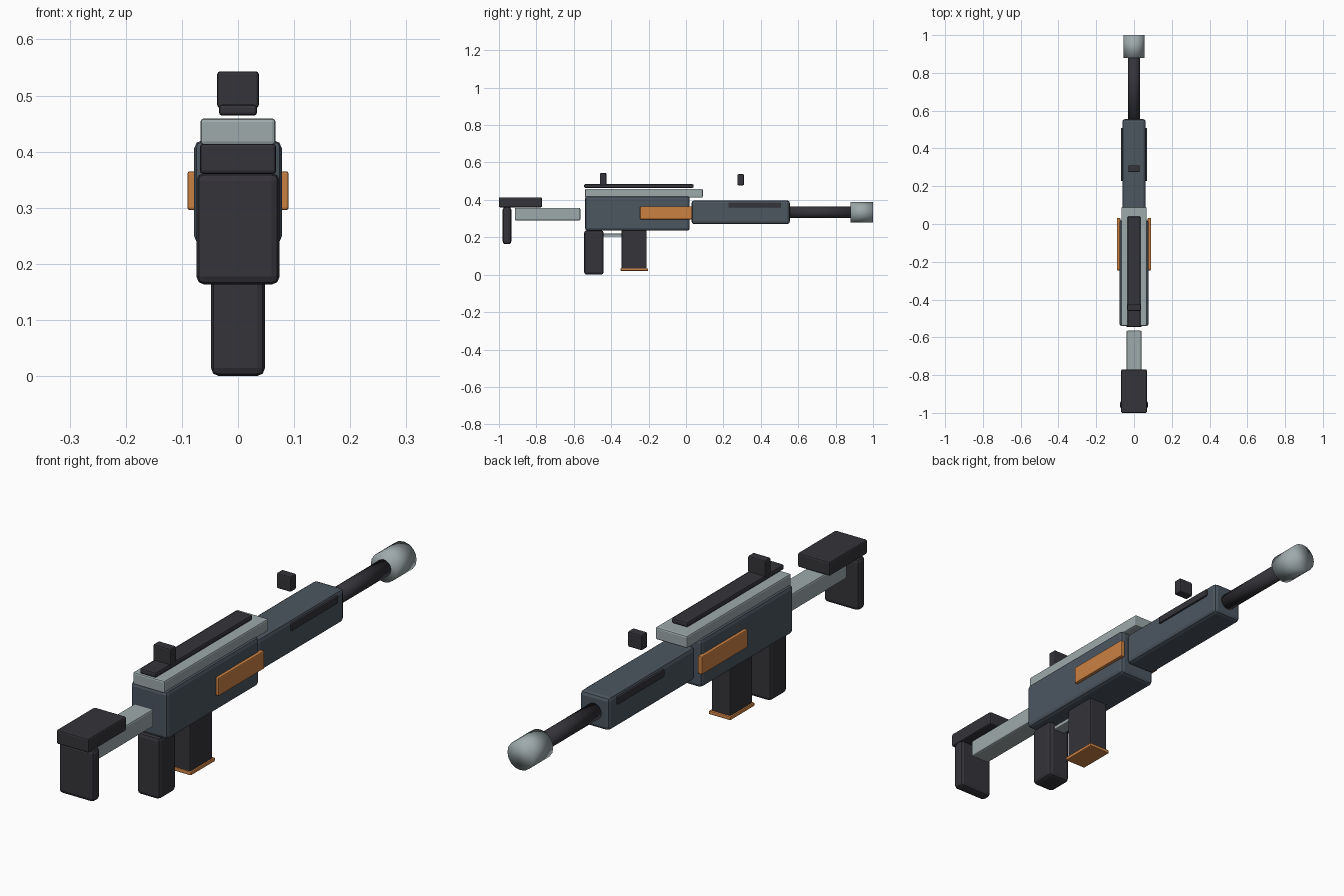
import bpy
import bmesh
from math import radians
from mathutils import Matrix

cube = bpy.data.objects.get("Cube")
if cube:
    bpy.data.objects.remove(cube, do_unlink=True)


def material(name, rgb):
    mat = bpy.data.materials.new(name)
    mat.use_nodes = True
    colour = (*rgb, 1)
    mat.diffuse_color = colour
    mat.node_tree.nodes["Principled BSDF"].inputs["Base Color"].default_value = colour
    return mat


black = material("charcoal black", (0.035, 0.033, 0.041))
slate = material("slate blue grey", (0.072, 0.092, 0.118))
silver = material("pale steel", (0.34, 0.40, 0.41))
orange = material("burnt orange", (0.60, 0.22, 0.055))


def finish(name, bm, mat):
    mesh = bpy.data.meshes.new(name)
    bm.to_mesh(mesh)
    bm.free()
    mesh.materials.append(mat)
    obj = bpy.data.objects.new(name, mesh)
    bpy.context.collection.objects.link(obj)
    return obj


def box(name, mat, x, y, z, bevel=0.006):
    """Soft-edged box given its (min, max) range on each axis."""
    bm = bmesh.new()
    bmesh.ops.create_cube(bm, size=1)
    for v in bm.verts:
        v.co = [lo + (c + 0.5) * (hi - lo) for c, (lo, hi) in zip(v.co, (x, y, z))]
    bmesh.ops.bevel(bm, geom=bm.edges[:], offset=bevel, segments=2,
                    profile=0.5, affect='EDGES')
    return finish(name, bm, mat)


def centred(name, mat, half, y, z, bevel=0.006):
    return box(name, mat, (-half, half), y, z, bevel)


def tube(name, mat, radius, y, z, sides=16):
    """Smooth cylinder lying along y."""
    bm = bmesh.new()
    place = Matrix.Translation((0, sum(y) / 2, z)) @ Matrix.Rotation(radians(90), 4, 'X')
    bmesh.ops.create_cone(bm, cap_ends=True, segments=sides, radius1=radius,
                          radius2=radius, depth=y[1] - y[0], matrix=place)
    for f in bm.faces:
        f.smooth = True
    return finish(name, bm, mat)


# Body
centred("receiver", slate, 0.078, (-0.54, 0.02), (0.235, 0.42), 0.014)
centred("top_cover", silver, 0.067, (-0.54, 0.09), (0.412, 0.459))
centred("top_rail", black, 0.034, (-0.545, 0.04), (0.464, 0.484))
centred("handguard", slate, 0.062, (0.03, 0.555), (0.27, 0.397), 0.014)

# Sights
centred("rear_sight", black, 0.037, (-0.46, -0.425), (0.478, 0.543), 0.005)
centred("front_sight", black, 0.03, (0.275, 0.31), (0.478, 0.537), 0.005)

# Barrel
tube("barrel", black, 0.031, (0.54, 0.90), 0.333)
tube("muzzle", silver, 0.055, (0.88, 1.0), 0.333)

# Stock
centred("stock_bar", silver, 0.04, (-0.915, -0.565), (0.29, 0.357))
centred("cheek_rest", black, 0.068, (-1.0, -0.77), (0.36, 0.414))
centred("butt_pad", black, 0.074, (-0.98, -0.934), (0.163, 0.362), 0.014)

# Grip, trigger and magazine
centred("grip", black, 0.048, (-0.545, -0.44), (0.0, 0.237), 0.014)
centred("trigger_guard", silver, 0.025, (-0.445, -0.34), (0.204, 0.22), 0.004)
centred("magazine", black, 0.04, (-0.345, -0.21), (0.028, 0.24))
centred("magazine_base", orange, 0.046, (-0.35, -0.202), (0.02, 0.034), 0.004)

# Side details on both flanks
for side, s in (("left", 1), ("right", -1)):
    box(side + "_panel", orange, sorted((s * 0.072, s * 0.09)),
        (-0.245, 0.032), (0.296, 0.365), 0.004)
    box(side + "_vent", black, sorted((s * 0.055, s * 0.069)),
        (0.227, 0.508), (0.358, 0.386), 0.003)
